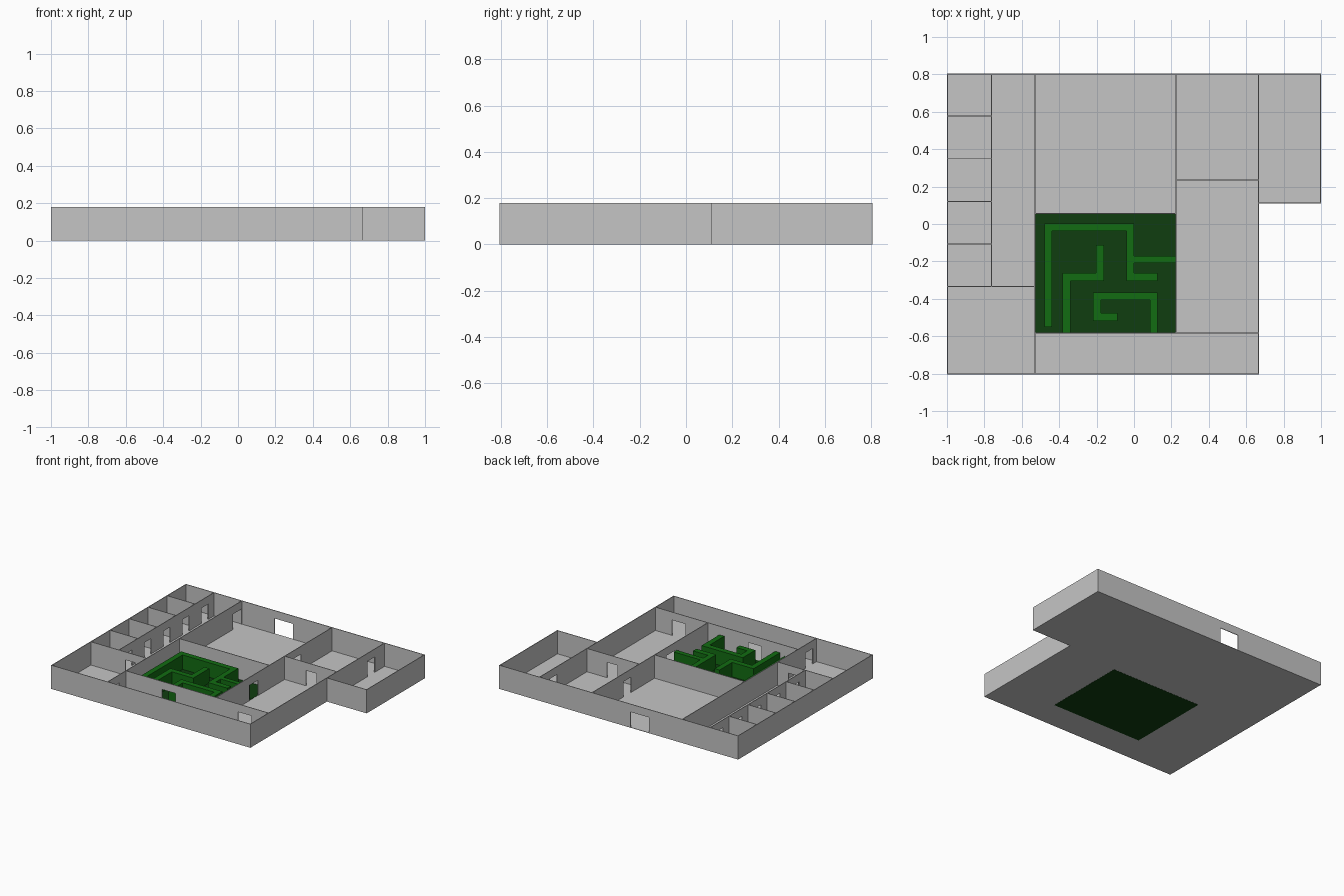
import bpy, bmesh
from mathutils import Vector

if "Cube" in bpy.data.objects:
    bpy.data.objects.remove(bpy.data.objects["Cube"], do_unlink=True)

HEIGHT, DOOR, THICK, FLOOR = 0.18, 0.12, 0.005, 0.004


def material(name, colour):
    m = bpy.data.materials.new(name)
    m.use_nodes = True
    m.diffuse_color = (*colour, 1)
    m.node_tree.nodes["Principled BSDF"].inputs["Base Color"].default_value = (*colour, 1)
    return m


GREY = material("plaster grey", (0.56, 0.56, 0.56))
DARK = material("dark lawn green", (0.005, 0.048, 0.005))
GREEN = material("hedge green", (0.006, 0.15, 0.006))


def prism(name, outline, push, mat):
    """Extrude a flat outline along the push vector."""
    bm = bmesh.new()
    face = bm.faces.new([bm.verts.new(p) for p in outline])
    new = bmesh.ops.extrude_face_region(bm, geom=[face])["geom"]
    bmesh.ops.translate(bm, vec=push, verts=[v for v in new if isinstance(v, bmesh.types.BMVert)])
    bmesh.ops.recalc_face_normals(bm, faces=bm.faces)
    mesh = bpy.data.meshes.new(name)
    bm.to_mesh(mesh)
    bm.free()
    mesh.materials.append(mat)
    ob = bpy.data.objects.new(name, mesh)
    bpy.context.collection.objects.link(ob)
    return ob


def wall(name, axis, pos, start, end, doors=(), side=0):
    """Wall running along an axis, notched by (centre, width) doorways.
    side shifts it to one side of its line, 0 centres it."""
    base = FLOOR - 0.001
    profile = [(start, base)]
    for centre, width in doors:
        a, b = centre - width / 2, centre + width / 2
        profile += [(a, base), (a, DOOR), (b, DOOR), (b, base)]
    profile += [(end, base), (end, HEIGHT), (start, HEIGHT)]
    edge = pos + (side - 1) * THICK / 2
    if axis == "x":
        return prism(name, [(u, edge, z) for u, z in profile], (0, THICK, 0), GREY)
    return prism(name, [(edge, u, z) for u, z in profile], (THICK, 0, 0), GREY)


def hedge(name, path, width=0.041):
    """Mitred hedge along a path of right-angled turns."""
    pts = [Vector(p) for p in path]
    dirs = [(b - a).normalized() for a, b in zip(pts, pts[1:])]
    left, right = [], []
    for i, p in enumerate(pts):
        before, after = dirs[max(i - 1, 0)], dirs[min(i, len(dirs) - 1)]
        normals = {(round(-d.y), round(d.x)) for d in (before, after)}
        offset = sum((Vector(n) for n in normals), Vector((0, 0))) * width / 2
        left.append(p + offset)
        right.append(p - offset)
    outline = [(p.x, p.y, FLOOR) for p in left + right[::-1]]
    return prism(name, outline, (0, 0, 0.115 - FLOOR), GREEN)


# Plan lines
W, E, WING = -1, 0.667, 1
S, N, WING_S = -0.805, 0.805, 0.11
CELL, HALL, EAST = -0.763, -0.53, 0.225
LOBBY, MAZE_S, MAZE_N, OFFICE = -0.335, -0.583, 0.055, 0.235

# Floors
prism("floor", [(x, y, 0.001) for x, y in
                ((W, S), (E, S), (E, WING_S), (WING, WING_S), (WING, N), (W, N))],
      (0, 0, FLOOR - 0.001), GREY)
prism("maze_floor", [(x, y, 0) for x, y in
                     ((HALL, MAZE_S), (EAST, MAZE_S), (EAST, MAZE_N), (HALL, MAZE_N))],
      (0, 0, FLOOR + 0.002), DARK)

# Outer walls
wall("front_wall", "x", S, W, E, side=1)
wall("back_wall", "x", N, W, WING, [(-0.178, 0.155)], side=-1)
wall("right_wall", "y", W, S, N, side=1)
wall("left_wall", "y", E, S, N, [(0.64, 0.085)], side=-1)
wall("wing_front_wall", "x", WING_S, E, WING, side=1)
wall("wing_left_wall", "y", WING, WING_S, N, side=-1)

# Inner walls
cell_step = (N - LOBBY) / 5
cell_doors = [(LOBBY + cell_step * (i + 0.5), 0.08) for i in range(5)]
wall("cell_corridor_wall", "y", CELL, LOBBY, N, cell_doors)
for i in range(1, 5):
    wall(f"cell_divider_{i}", "x", LOBBY + cell_step * i, W, CELL)
wall("lobby_wall", "x", LOBBY, W, HALL, [(-0.665, 0.08)])
wall("hall_wall", "y", HALL, S, N, [(-0.71, 0.09), (0.745, 0.1)])
wall("east_wall", "y", EAST, MAZE_S, N, [(-0.135, 0.1), (0.385, 0.09)])
wall("office_wall", "x", OFFICE, EAST, E, [(0.45, 0.09)])
wall("maze_back_wall", "x", MAZE_N, HALL, EAST)
wall("maze_front_wall", "x", MAZE_S, HALL, E, [(-0.17, 0.11), (0.467, 0.11)])

# Maze hedges
hedge("hedge_outer", [(-0.458, -0.55), (-0.458, -0.017), (-0.02, -0.017),
                      (-0.02, -0.283), (0.125, -0.283)])
hedge("hedge_spur", [(0, -0.19), (0.222, -0.19)], 0.036)
hedge("hedge_step", [(-0.182, -0.112), (-0.182, -0.283), (-0.361, -0.283), (-0.361, -0.58)])
hedge("hedge_spiral", [(0.106, -0.58), (0.106, -0.387), (-0.198, -0.387),
                       (-0.198, -0.497), (-0.088, -0.497)])
